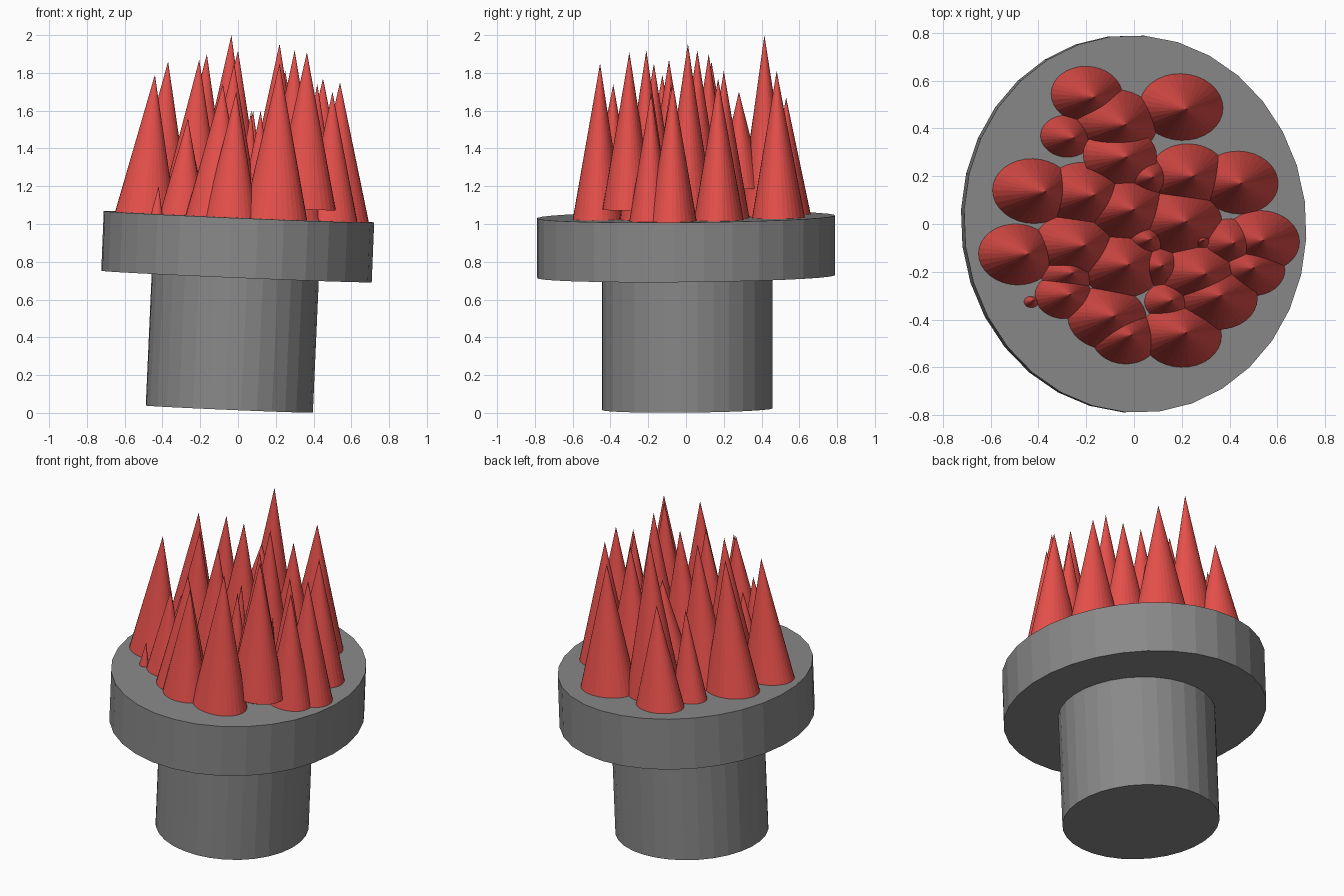
import bpy, bmesh, math
from mathutils import Vector

SIDES = 32
TILT_X, TILT_Y = -0.042, 0.009   # slope of the whole model along x and y
SKEW = -0.024                    # slight slant of the ellipses in plan


def material(name, rgb):
    m = bpy.data.materials.new(name)
    m.diffuse_color = (*rgb, 1)
    return m


def loft(name, base, top, base_r, top_r, phase, mat):
    """Elliptic cylinder, or a cone when top_r is None; ends follow the tilt."""
    bm = bmesh.new()

    def ring(c, r):
        pts = []
        for i in range(SIDES):
            a = 2 * math.pi * (i + phase) / SIDES
            x = r[0] * math.cos(a)
            y = r[1] * math.sin(a) + SKEW * x
            pts.append(bm.verts.new(Vector(c) + Vector((x, y, TILT_X * x + TILT_Y * y))))
        return pts

    low = ring(base, base_r)
    bm.faces.new(low[::-1])
    if top_r:
        high = ring(top, top_r)
        bm.faces.new(high)
    else:
        tip = bm.verts.new(top)
    for i in range(SIDES):
        j = (i + 1) % SIDES
        if top_r:
            bm.faces.new((low[i], low[j], high[j], high[i]))
        else:
            bm.faces.new((low[i], low[j], tip))
    me = bpy.data.meshes.new(name)
    bm.to_mesh(me)
    bm.free()
    me.materials.append(mat)
    ob = bpy.data.objects.new(name, me)
    bpy.context.collection.objects.link(ob)


red = material("spike_red", (0.8, 0.08, 0.07))
dark = material("dark_grey", (0.25, 0.25, 0.25))

# Stem and plate
loft("stem", (-0.046, 0.007, 0.02), (-0.014, 0.007, 0.735), (0.443, 0.452), (0.443, 0.452), 0.72, dark)
loft("plate", (-0.008, 0, 0.722), (0.005, 0, 1.038), (0.717, 0.79), (0.717, 0.79), 0.72, dark)

# Spikes: tip x, tip y, tip z, half width, optional lift above the plate
spikes = [
    (-0.165, 0.53, 1.67, 0.15), (0.22, 0.48, 1.81, 0.175), (-0.035, 0.415, 2.0, 0.175),
    (-0.25, 0.36, 1.60, 0.11), (-0.03, 0.28, 1.70, 0.155, 0.15), (-0.37, 0.135, 1.86, 0.17),
    (-0.165, 0.12, 1.90, 0.17), (0.0, 0.06, 1.92, 0.175), (0.08, 0.195, 1.60, 0.10),
    (0.25, 0.2, 1.81, 0.165), (0.45, 0.17, 1.77, 0.165), (0.22, 0.01, 1.955, 0.175),
    (0.54, -0.07, 1.75, 0.16), (0.42, -0.08, 1.74, 0.13), (0.5, -0.185, 1.70, 0.14),
    (0.365, -0.3, 1.91, 0.17, 0.06), (0.3, -0.21, 1.92, 0.17), (0.29, -0.07, 1.45, 0.05),
    (-0.205, -0.09, 1.87, 0.17), (-0.44, -0.125, 1.79, 0.16), (-0.02, -0.17, 1.85, 0.17),
    (0.07, -0.065, 1.60, 0.08), (0.12, -0.175, 1.60, 0.10), (0.16, -0.32, 1.55, 0.10),
    (-0.255, -0.205, 1.50, 0.11), (-0.265, -0.295, 1.56, 0.12), (-0.42, -0.32, 1.20, 0.03),
    (-0.08, -0.385, 1.74, 0.165), (-0.01, -0.465, 1.70, 0.14), (0.22, -0.455, 1.85, 0.17),
]
for i, (x, y, z, r, *lift) in enumerate(spikes):
    bx = x + (z - 1.04) * (0.06 * x - 0.042)
    by = y * 1.02
    bz = 1.036 + TILT_X * bx + TILT_Y * by + (lift[0] if lift else 0)
    loft(f"spike_{i + 1:02d}", (bx, by, bz), (x, y, z), (r, r * 0.8), None, 0, red)
